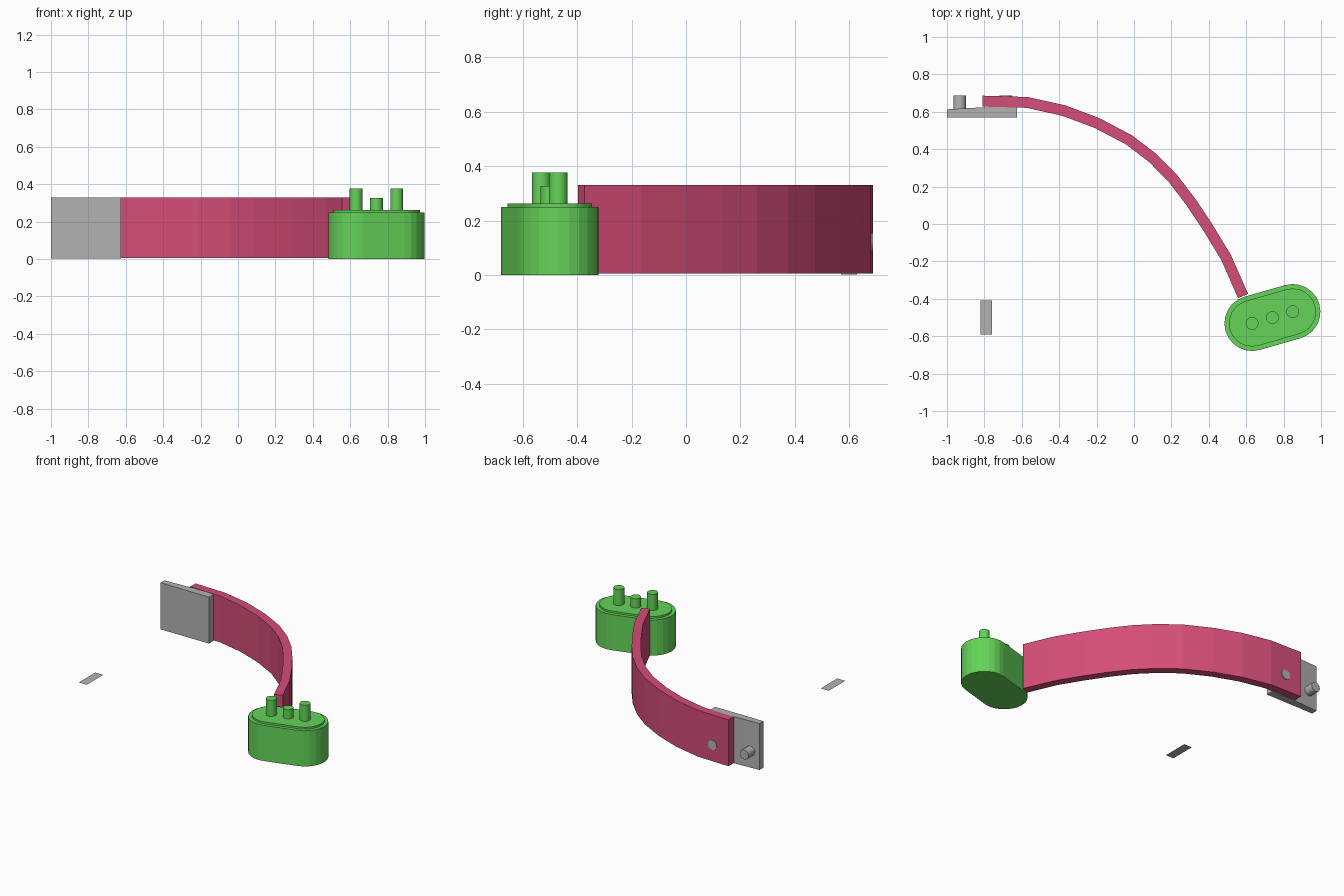
import bpy, bmesh, math
from mathutils import Vector

if "Cube" in bpy.data.objects:
    bpy.data.objects.remove(bpy.data.objects["Cube"])


def material(name, rgb):
    m = bpy.data.materials.new(name)
    m.diffuse_color = (*rgb, 1)
    m.use_nodes = True
    m.node_tree.nodes["Principled BSDF"].inputs["Base Color"].default_value = m.diffuse_color
    return m


GREEN = material("green", (0.13, 0.66, 0.10))
PINK = material("raspberry", (0.66, 0.075, 0.185))
GREY = material("grey", (0.45, 0.45, 0.45))


def finish(bm, name, mat):
    bmesh.ops.recalc_face_normals(bm, faces=bm.faces)
    me = bpy.data.meshes.new(name)
    bm.to_mesh(me)
    bm.free()
    ob = bpy.data.objects.new(name, me)
    bpy.context.collection.objects.link(ob)
    me.materials.append(mat)
    return ob


def loft(name, rings, mat):
    """Capped solid through a stack of (outline, z) rings."""
    bm = bmesh.new()
    loops = [[bm.verts.new((x, y, z)) for x, y in pts] for pts, z in rings]
    n = len(loops[0])
    for a, b in zip(loops, loops[1:]):
        for i in range(n):
            j = (i + 1) % n
            bm.faces.new((a[i], a[j], b[j], b[i]))
    bm.faces.new(loops[0][::-1])
    bm.faces.new(loops[-1])
    return finish(bm, name, mat)


def pin(name, start, end, r, mat, sides=20):
    a, b = Vector(start), Vector(end)
    bpy.ops.mesh.primitive_cylinder_add(vertices=sides, radius=r, depth=(b - a).length,
                                        location=(a + b) / 2)
    ob = bpy.context.object
    ob.rotation_euler = (b - a).to_track_quat('Z', 'Y').to_euler()
    ob.name = name
    ob.data.materials.append(mat)
    bpy.ops.object.shade_smooth_by_angle(angle=math.radians(30))


# Housing: tilted rounded block with a slightly inset lid
CX, CY, TILT, HALF = 0.74, -0.50, math.radians(16), 0.113


def along(d):
    return CX + d * math.cos(TILT), CY + d * math.sin(TILT)


def stadium(r, segs=12):
    pts = []
    for side in (1, -1):
        x, y = along(side * HALF)
        base = TILT + (-math.pi / 2 if side == 1 else math.pi / 2)
        for i in range(segs + 1):
            a = base + math.pi * i / segs
            pts.append((x + r * math.cos(a), y + r * math.sin(a)))
    return pts


loft("housing", [(stadium(0.148), 0.0), (stadium(0.148), 0.25)], GREEN)
loft("housing_lid", [(stadium(0.124), 0.24), (stadium(0.124), 0.263)], GREEN)

# Three upright pins on the lid, the middle one shorter
for i, top in ((-1, 0.376), (0, 0.327), (1, 0.376)):
    x, y = along(i * HALF)
    pin(f"housing_pin_{i + 2}", (x, y, 0.25), (x, y, top), 0.034, GREEN)

# Curved strap: centre line widened to a constant thickness
path = [Vector(p) for p in (
    (-0.81, 0.657), (-0.572, 0.65), (-0.377, 0.607), (-0.198, 0.54), (-0.027, 0.45),
    (0.10, 0.353), (0.21, 0.241), (0.306, 0.115), (0.392, -0.014), (0.492, -0.178),
    (0.583, -0.385))]
outer, inner = [], []
for i, p in enumerate(path):
    t = (path[min(i + 1, len(path) - 1)] - path[max(i - 1, 0)]).normalized()
    n = Vector((-t.y, t.x)) * 0.029
    outer.append(tuple(p + n))
    inner.append(tuple(p - n))
outline = inner + outer[::-1]
loft("strap", [(outline, 0.005), (outline, 0.33)], PINK)

# Clasp plate, a touch thicker toward the strap
plate = [(-1.0, 0.57), (-0.625, 0.57), (-0.625, 0.629), (-0.84, 0.622), (-1.0, 0.613)]
loft("clasp_plate", [(plate, 0.002), (plate, 0.328)], GREY)

# Clasp studs: one free, one through the strap
for name, x in (("free_stud", -0.932), ("strap_stud", -0.685)):
    pin(name, (x, 0.60, 0.12), (x, 0.687, 0.12), 0.034, GREY, 16)

# Loose flat tab
bm = bmesh.new()
bm.faces.new([bm.verts.new((x, y, 0.12)) for x, y in
              ((-0.822, -0.59), (-0.76, -0.59), (-0.76, -0.408), (-0.822, -0.408))])
finish(bm, "flat_tab", GREY)
